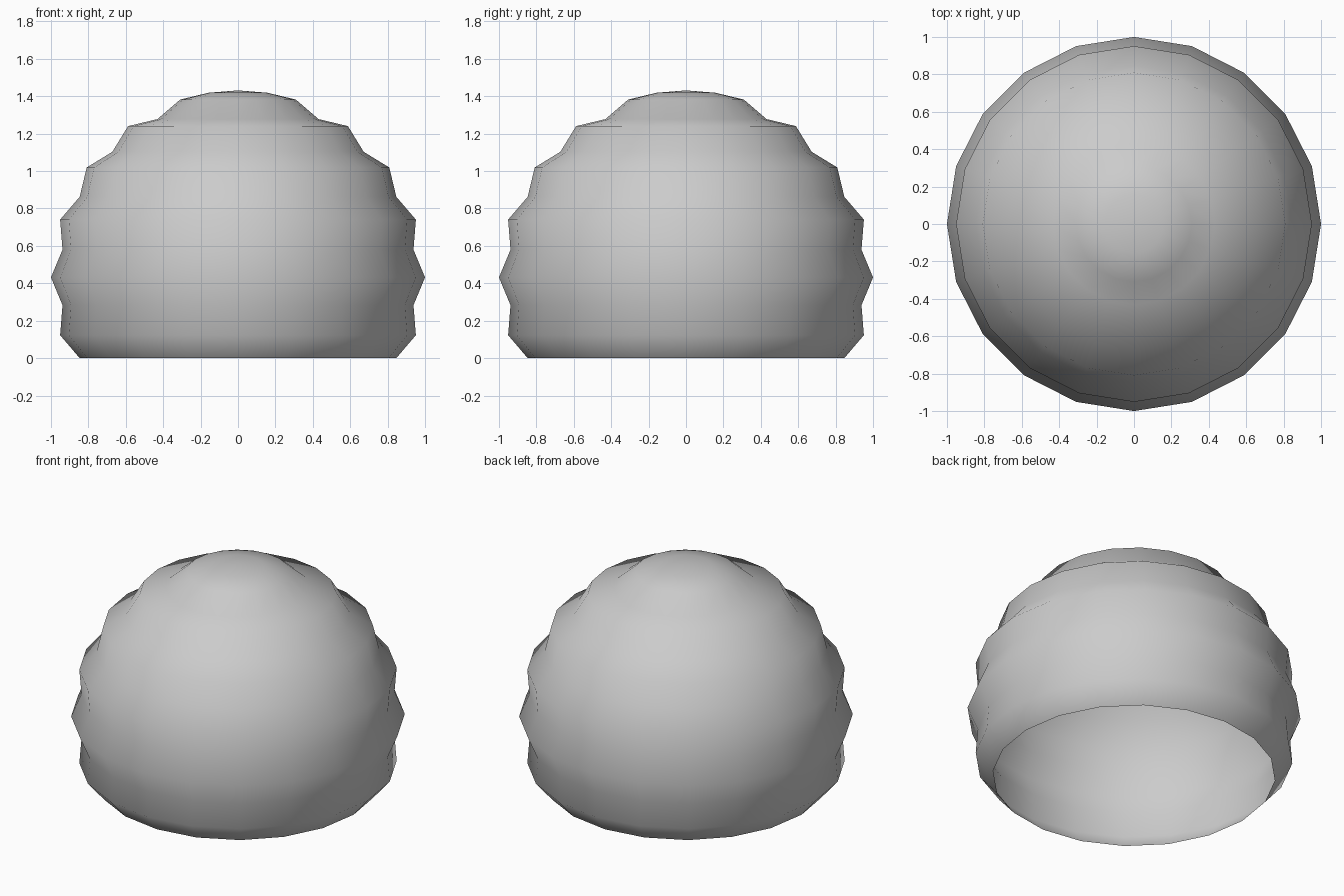
import bpy, bmesh
from math import sin, cos, radians, pi

if "Cube" in bpy.data.objects:
    bpy.data.objects.remove(bpy.data.objects["Cube"])

SEGMENTS = 20
DIP = 0.95                              # every second ring is pulled inward
CENTRE = DIP * sin(radians(27))         # lowest ring rests on z = 0

bm = bmesh.new()

# Rings from the open rim up to just under the crown, 9 degrees apart
rings = []
for lat in range(-27, 90, 9):
    r = DIP if lat % 18 and lat < 81 else 1.0
    a = radians(lat)
    rings.append([bm.verts.new((r * cos(a) * cos(2 * pi * i / SEGMENTS),
                                r * cos(a) * sin(2 * pi * i / SEGMENTS),
                                CENTRE + r * sin(a))) for i in range(SEGMENTS)])

# Wall bands
for low, high in zip(rings, rings[1:]):
    for i in range(SEGMENTS):
        j = (i + 1) % SEGMENTS
        bm.faces.new((low[i], low[j], high[j], high[i]))

# Crown fan
crown = bm.verts.new((0, 0, CENTRE + 1))
for i in range(SEGMENTS):
    bm.faces.new((rings[-1][i], rings[-1][(i + 1) % SEGMENTS], crown))

# Smooth shading over the whole ribbed dome
for f in bm.faces:
    f.smooth = True

mesh = bpy.data.meshes.new("ribbed_dome")
bm.to_mesh(mesh)
bm.free()
dome = bpy.data.objects.new("ribbed_dome", mesh)
bpy.context.collection.objects.link(dome)
